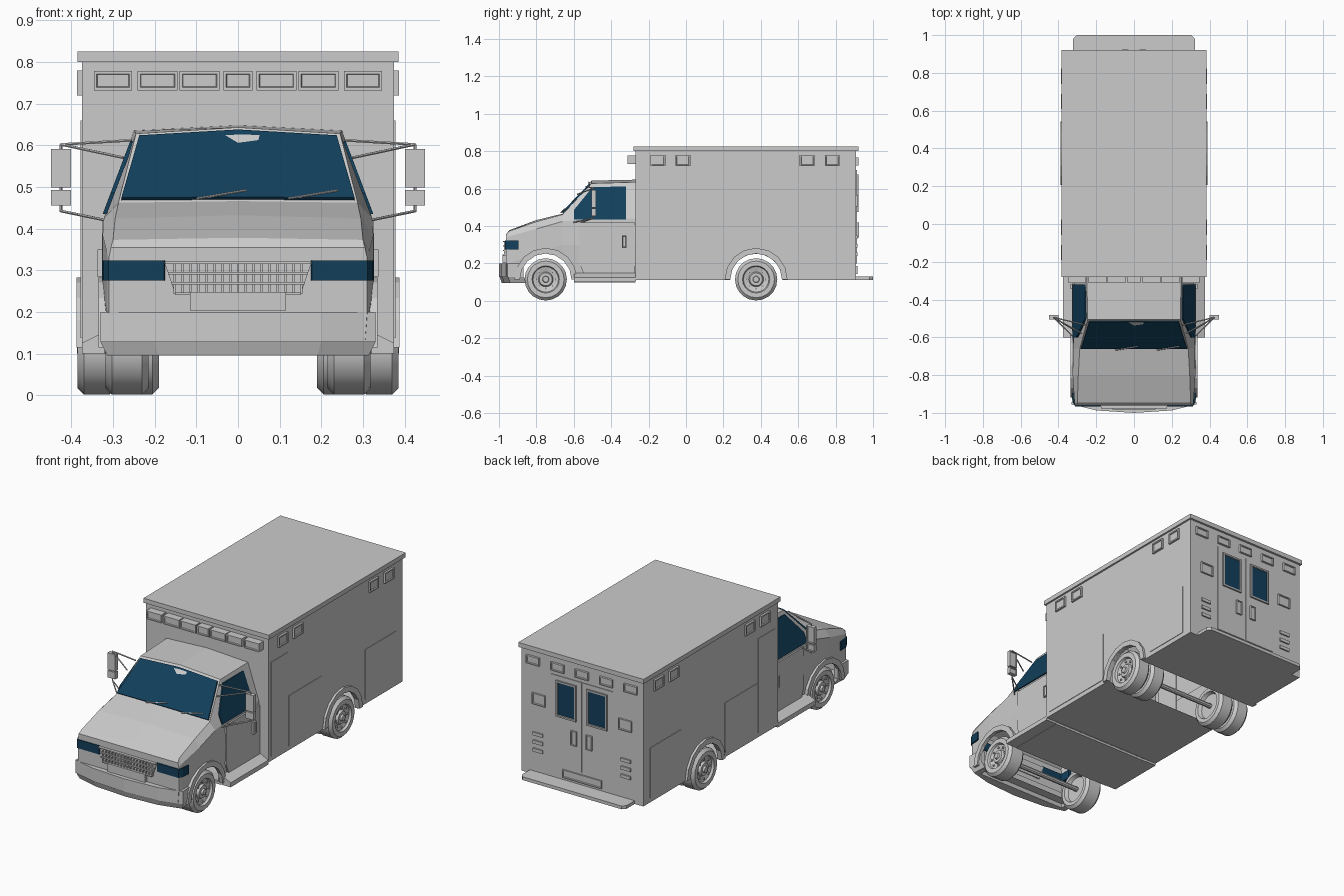
import bpy, bmesh, math
from mathutils import Vector

if "Cube" in bpy.data.objects:
    bpy.data.objects.remove(bpy.data.objects["Cube"])

glass = bpy.data.materials.new("dark_blue_glass")
glass.diffuse_color = (0.006, 0.05, 0.105, 1)
glass.use_nodes = True
glass.node_tree.nodes["Principled BSDF"].inputs["Base Color"].default_value = glass.diffuse_color


def finish(name, bm, mirror=False, mat=None, recalc=True):
    if recalc:
        bmesh.ops.recalc_face_normals(bm, faces=bm.faces)
    me = bpy.data.meshes.new(name)
    bm.to_mesh(me)
    bm.free()
    ob = bpy.data.objects.new(name, me)
    bpy.context.collection.objects.link(ob)
    if mirror:
        ob.modifiers.new("mirror", 'MIRROR').use_mirror_merge = False
    if mat:
        me.materials.append(mat)
    return ob


def loft(rings, caps=True):
    bm = bmesh.new()
    vs = [[bm.verts.new(p) for p in r] for r in rings]
    n = len(rings[0])
    for a, b in zip(vs, vs[1:]):
        for i in range(n):
            bm.faces.new((a[i], a[(i + 1) % n], b[(i + 1) % n], b[i]))
    if caps:
        bm.faces.new(vs[0])
        bm.faces.new(vs[-1])
    bmesh.ops.recalc_face_normals(bm, faces=bm.faces)
    return bm


def place(axis, p, d):
    return {'x': (d, p[0], p[1]), 'y': (p[0], d, p[1]), 'z': (p[0], p[1], d)}[axis]


def prism(name, pts, axis, a, b, **kw):
    return finish(name, loft([[place(axis, p, d) for p in pts] for d in (a, b)]), **kw)


def box(name, x0, x1, y0, y1, z0, z1, **kw):
    return prism(name, [(x0, y0), (x1, y0), (x1, y1), (x0, y1)], 'z', z0, z1, **kw)


def fixture(name, axis, u, v, w, h, d0, d1, edge=0.01, mirror=False, pane=False):
    """Framed box facing out along axis, with an inset front."""
    pts = [(u - w / 2, v - h / 2), (u + w / 2, v - h / 2), (u + w / 2, v + h / 2), (u - w / 2, v + h / 2)]
    bm = loft([[place(axis, p, d) for p in pts] for d in (d0, d1)])
    out = Vector(place(axis, (0, 0), math.copysign(1, d1 - d0)))
    f = max(bm.faces, key=lambda q: q.normal.dot(out))
    bmesh.ops.inset_region(bm, faces=[f], thickness=edge, depth=0)
    bmesh.ops.inset_region(bm, faces=[f], thickness=0.003, depth=-0.005)
    if pane:
        f.material_index = 1
    ob = finish(name, bm, mirror)
    if pane:
        grey = bpy.data.materials.new("grey_frame")
        grey.diffuse_color = (0.45, 0.45, 0.45, 1)
        grey.use_nodes = True
        grey.node_tree.nodes["Principled BSDF"].inputs["Base Color"].default_value = grey.diffuse_color
        ob.data.materials.append(grey)
        ob.data.materials.append(glass)
    return ob


def arc(cy, cz, r, a0, a1, n):
    return [(cy + r * math.cos(math.radians(a0 + (a1 - a0) * i / n)),
             cz + r * math.sin(math.radians(a0 + (a1 - a0) * i / n))) for i in range(n + 1)]


def open_well(ob, cy, cz, r):
    """Removes the faces inside a wheel opening, leaving a shell."""
    bm = bmesh.new()
    bm.from_mesh(ob.data)
    bad = [f for f in bm.faces if all(math.hypot(v.co.y - cy, v.co.z - cz) < r + 0.003 for v in f.verts)]
    bmesh.ops.delete(bm, geom=bad, context='FACES')
    bm.to_mesh(ob.data)
    bm.free()


def rod(name, a, b, r, sides=6, mirror=True):
    a, b = Vector(a), Vector(b)
    q = (b - a).to_track_quat('Z', 'Y')
    ring = [q @ Vector((r * math.cos(t), r * math.sin(t), 0)) for t in
            [2 * math.pi * i / sides for i in range(sides)]]
    return finish(name, loft([[p + c for p in ring] for c in (a, b)]), mirror)


FRONT, REAR, AXLE, WELL = -0.75, 0.375, 0.115, 0.14

# rear body and roof cap
profile = [(-.27, .112)] + arc(REAR, .112, WELL, 180, 0, 10) + [(.91, .112), (.91, .80), (-.27, .80)]
body = prism("rear_body", profile, 'x', -.375, .375)
open_well(body, REAR, .112, WELL)
box("roof_cap", -.385, .385, -.28, .922, .80, .825)

# cab lofted front to back
stations = [
    (-.962, [(.305, .13), (.31, .2), (.31, .33), (.305, .355)], .355),
    (-.945, [(.305, .13), (.315, .2), (.315, .345), (.30, .373)], .378),
    (-.80, [(.315, .13), (.325, .25), (.325, .385), (.295, .424)], .432),
    (-.66, [(.315, .13), (.325, .3), (.322, .425), (.287, .462)], .466),
    (-.505, [(.315, .11), (.325, .3), (.317, .44), (.245, .628)], .643),
    (-.268, [(.315, .11), (.325, .3), (.317, .44), (.25, .635)], .648)]
cab = finish("cab", loft([[(x, y, z) for x, z in h] + [(0, y, top)] + [(-x, y, z) for x, z in h[::-1]]
                          for y, h, top in stations]))
cutter = prism("wheel_cutter", arc(FRONT, AXLE, WELL, 0, 342, 19), 'x', -.5, .5)
cutter.hide_render = True
mod = cab.modifiers.new("wells", 'BOOLEAN')
mod.operation, mod.object, mod.solver = 'DIFFERENCE', cutter, 'EXACT'
bpy.context.view_layer.objects.active = cab
bpy.ops.object.modifier_apply(modifier="wells")
bpy.data.objects.remove(cutter)
open_well(cab, FRONT, AXLE, WELL)

# windscreen, side windows, doors
low = [(-.28, -.660, .471), (0, -.660, .473), (.28, -.660, .471)]
high = [(.237, -.517, .621), (0, -.517, .635), (-.237, -.517, .621)]
shift = Vector((0, .006, -.006))
outline = [Vector(p) + Vector((0, -.003, .003)) for p in low + high]
finish("windscreen", loft([outline, [p + shift for p in outline]]), mat=glass)
win = [(-.6, .435), (-.6, .485), (-.50, .608), (-.32, .612), (-.32, .435)]
finish("side_window", loft([[(.319 - (z - .44) * .378 + d, y, z) for y, z in win] for d in (.004, -.006)]),
       mirror=True, mat=glass)
prism("cab_door", [(-.57, .2), (-.57, .42), (-.275, .42), (-.275, .13), (-.54, .13)], 'x', .315, .327, mirror=True)
fixture("cab_door_handle", 'x', -.33, .317, .026, .066, .32, .337, .005, True)
for x in (-.1, .12):
    rod("wiper", (x, -.668, .472), (x + .12, -.648, .492), .003, mirror=False)

# side step beside the cab
prism("side_step", [(.30, .10), (.375, .10), (.375, .125), (.325, .15), (.30, .15)], 'y', -.60, -.27, mirror=True)
box("cab_floor", -.31, .31, -.60, -.27, .098, .112)

# bumper, grille, headlights, plate
bump = [(-.325, -.87), (-.33, -.955), (-.2, -.987), (0, -1.0), (.2, -.987), (.33, -.955), (.325, -.87),
        (.30, -.87), (.29, -.94), (-.29, -.94), (-.30, -.87)]
prism("front_bumper", bump, 'z', .128, .2)
finish("bumper_valance", loft([[(x * s, y + d, z) for x, y in bump] for s, d, z in
                               ((1, .004, .128), (.95, .015, .095))]))
prism("grille_back", [(-.177, .32), (.177, .32), (.15, .24), (-.15, .24)], 'y', -.966, -.955)
for i in range(4):
    z = .244 + i * .0245
    w = .15 + (z - .24) * .33
    box("grille_bar", -w, w, -.978, -.96, z - .003, z + .003)
for i in range(17):
    x = -.152 + i * .019
    box("grille_slat", x - .003, x + .003, -.973, -.96, .243, .318)
box("front_plate", -.115, .115, -.982, -.96, .203, .248)
lamp = [(.178, -.967), (.311, -.967), (.323, -.945), (.327, -.895), (.30, -.895), (.30, -.955), (.172, -.955)]
prism("headlight", lamp, 'z', .275, .323, mirror=True, mat=glass)

# wheel arch trims
for name, cy, x0, x1 in (("front_arch", FRONT, .315, .335), ("rear_arch", REAR, .36, .388)):
    ring = arc(cy, AXLE, .138, 180, 0, 8) + arc(cy, AXLE, .168, 0, 180, 8)
    prism(name, ring, 'x', x0, x1, mirror=True)


# wheels: turned tyre, rim and hub
def wheel(name, cy, x0, x1):
    prof = [(x0 + .02, .005), (x0 + .02, .07), (x0, .078), (x0, .098), (x0 + .015, .113), (x1 - .015, .113),
            (x1, .098), (x1, .073), (x1 - .012, .068), (x1 - .02, .04), (x1 - .008, .034), (x1 - .008, .018),
            (x1 + .002, .015), (x1 + .002, .001)]
    n = 20
    rings = [[(x, cy + r * math.cos(2 * math.pi * i / n), AXLE + r * math.sin(2 * math.pi * i / n))
              for i in range(n)] for x, r in prof]
    ob = finish(name, loft(rings), mirror=True)
    bpy.ops.object.select_all(action='DESELECT')
    ob.select_set(True)
    bpy.context.view_layer.objects.active = ob
    bpy.ops.object.shade_smooth_by_angle(angle=math.radians(30))
    for i in range(8):
        a = math.pi * i / 4
        y, z = cy + .054 * math.cos(a), AXLE + .054 * math.sin(a)
        rod("wheel_bolt", (x1 - .02, y, z), (x1 - .009, y, z), .006)


wheel("front_wheel", FRONT, .215, .318)
wheel("rear_inner_wheel", REAR, .19, .282)
wheel("rear_outer_wheel", REAR, .293, .385)
for name, y in (("front_axle", FRONT), ("rear_axle", REAR)):
    rod(name, (-.3, y, AXLE), (.3, y, AXLE), .014, 10, False)

# mirrors on tube frames
fixture("upper_mirror", 'y', .425, .545, .048, .093, -.505, -.482, .006, True)
fixture("lower_mirror", 'y', .425, .474, .048, .038, -.505, -.482, .006, True)
for a, b in (((.425, -.495, .44), (.425, -.495, .602)), ((.425, -.495, .602), (.255, -.535, .612)),
             ((.425, -.495, .602), (.275, -.58, .57)), ((.425, -.495, .442), (.318, -.56, .42)),
             ((.425, -.495, .442), (.318, -.60, .42))):
    rod("mirror_arm", a, b, .0035)

# body side lockers, door and lights
for name, y0, y1, z1 in (("side_door", -.245, -.097, .66), ("front_locker", -.093, .198, .415),
                         ("rear_locker", .58, .85, .415)):
    pts = [(y0, .137), (y1, .137), (y1, z1), (y0, z1)]
    if name == "front_locker":
        pts = [(y0, .137), (.19, .137), (y1, .16), (y1, z1), (y0, z1)]
    prism(name, pts, 'x', .37, .378, mirror=True)
for y in (-.15, -.017, .648, .782):
    fixture("side_light", 'x', y, .75, .08, .06, .37, .386, .01, True)

# front roof lights
for x, w in ((-.3, .092), (-.193, .096), (-.092, .096), (0, .07), (.092, .096), (.193, .096), (.3, .092)):
    fixture("front_roof_light", 'y', x, .755, w, .046, -.268, -.312, .009)

# rear doors, windows, handles, lights, vents, step
for s in (-1, 1):
    box("rear_door", min(s * .003, s * .19), max(s * .003, s * .19), .90, .914, .20, .70)
    fixture("rear_window", 'y', s * .095, .575, .125, .20, .905, .922, .014, pane=True)
    fixture("rear_door_handle", 'y', s * .047, .38, .035, .08, .905, .924, .006)
    fixture("rear_marker", 'y', s * .265, .535, .08, .062, .90, .92, .008)
    for z in (.34, .295, .25):
        box("rear_vent", s * .27 - .03, s * .27 + .03, .90, .918, z - .009, z + .009)
for i in range(5):
    fixture("rear_top_light", 'y', -.3 + i * .15, .745, .08, .045, .90, .922, .008)
fixture("rear_plate", 'y', 0, .165, .24, .045, .90, .918, .008)
step = [(-.322, .90), (.322, .90), (.322, .98), (.305, 1.0), (-.305, 1.0), (-.322, .98)]
prism("rear_step", step, 'z', .112, .13)
